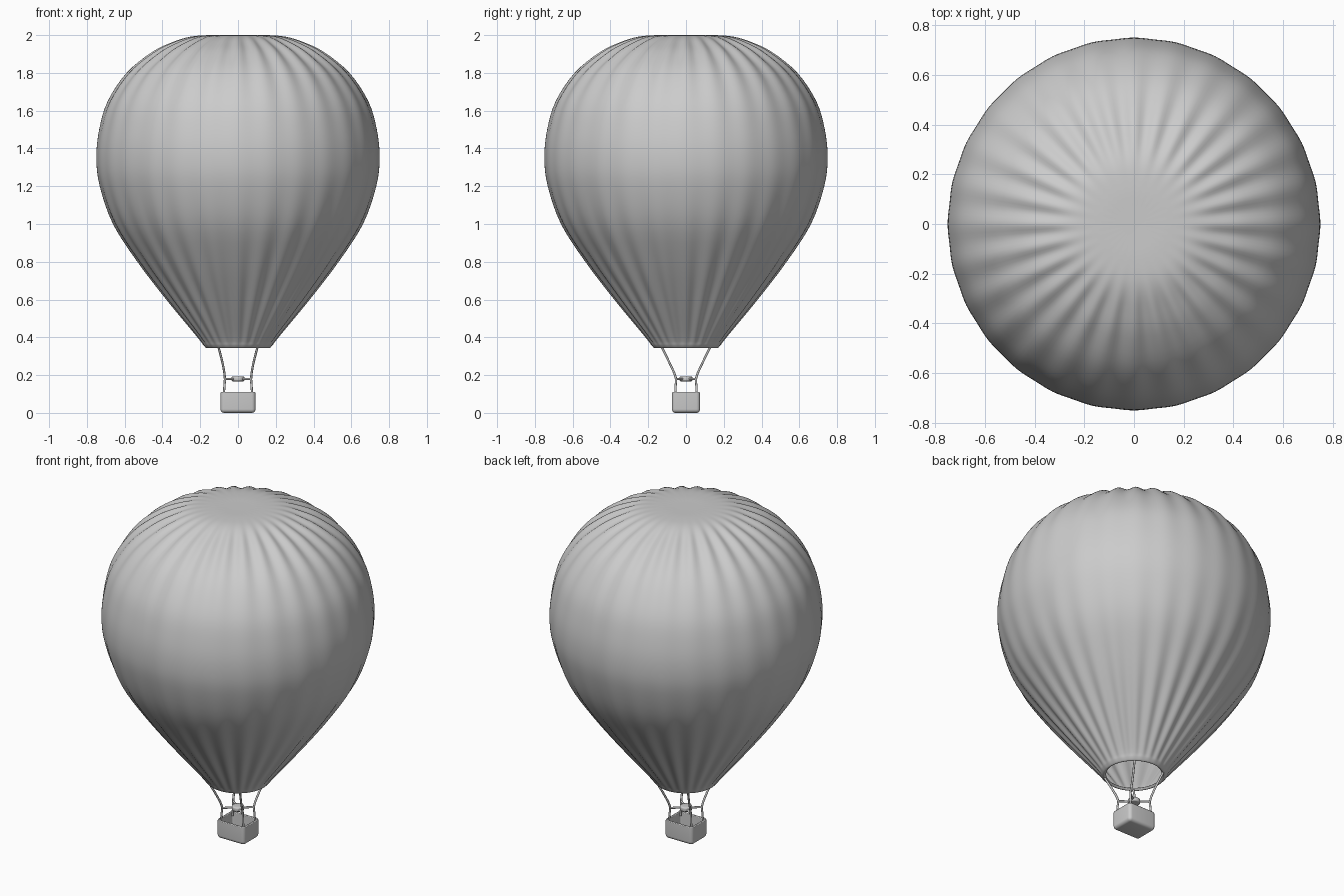
import bpy, bmesh, math
from mathutils import Vector

cube = bpy.data.objects.get("Cube")
if cube:
    bpy.data.objects.remove(cube, do_unlink=True)

grey = bpy.data.materials.new("plain_grey")
grey.use_nodes = True
COLOUR = (0.6, 0.6, 0.6, 1)
grey.diffuse_color = COLOUR
grey.node_tree.nodes["Principled BSDF"].inputs["Base Color"].default_value = COLOUR


def finish(name, bm, angle=40):
    bmesh.ops.recalc_face_normals(bm, faces=bm.faces)
    mesh = bpy.data.meshes.new(name)
    bm.to_mesh(mesh)
    bm.free()
    ob = bpy.data.objects.new(name, mesh)
    bpy.context.collection.objects.link(ob)
    mesh.materials.append(grey)
    bpy.ops.object.select_all(action='DESELECT')
    ob.select_set(True)
    bpy.context.view_layer.objects.active = ob
    bpy.ops.object.shade_smooth_by_angle(angle=math.radians(angle))
    return ob


def spline(points, steps):
    """Smooth curve through the points."""
    pts = [Vector(p) for p in points]
    pts = [pts[0] * 2 - pts[1]] + pts + [pts[-1] * 2 - pts[-2]]
    out = []
    for a, b, c, d in zip(pts, pts[1:], pts[2:], pts[3:]):
        for i in range(steps):
            t = i / steps
            out.append(0.5 * (2 * b + (c - a) * t + (2 * a - 5 * b + 4 * c - d) * t * t
                              + (3 * b - a - 3 * c + d) * t ** 3))
    return out + [pts[-2]]


def rod(name, points, radius):
    curve = bpy.data.curves.new(name, 'CURVE')
    curve.dimensions = '3D'
    curve.bevel_depth = radius
    curve.bevel_resolution = 2
    curve.use_fill_caps = True
    line = curve.splines.new('POLY')
    line.points.add(len(points) - 1)
    for p, co in zip(line.points, points):
        p.co = (*co, 1)
    line.use_smooth = True
    curve.materials.append(grey)
    ob = bpy.data.objects.new(name, curve)
    bpy.context.collection.objects.link(ob)


# Envelope: lathed profile of (radius, height, pleat depth)
profile = spline([
    (0.153, 0.352, 0), (0.166, 0.343, 0), (0.183, 0.358, 0.001), (0.215, 0.4, 0.005),
    (0.38, 0.6, 0.011), (0.533, 0.8, 0.01), (0.662, 1.0, 0.007), (0.732, 1.2, 0.004),
    (0.75, 1.35, 0.003), (0.735, 1.5, 0.004), (0.69, 1.65, 0.006), (0.59, 1.8, 0.01),
    (0.46, 1.907, 0.014), (0.35, 1.962, 0.011), (0.25, 1.992, 0.002), (0.15, 2.0, 0),
    (0.05, 2.0, 0)], 4)
GORES, SEGMENTS = 28, 224
bm = bmesh.new()
rings = []
for i, (r, z, depth) in enumerate(profile):
    tangent = profile[min(i + 1, len(profile) - 1)] - profile[max(i - 1, 0)]
    normal = Vector((tangent.y, -tangent.x)).normalized()
    ring = []
    for s in range(SEGMENTS):
        a = math.tau * s / SEGMENTS
        sink = depth * (0.5 - 0.5 * math.cos(GORES * a))
        rr = r - normal.x * sink
        ring.append(bm.verts.new((rr * math.cos(a), rr * math.sin(a), z - normal.y * sink)))
    rings.append(ring)
for low, high in zip(rings, rings[1:]):
    for s in range(SEGMENTS):
        t = (s + 1) % SEGMENTS
        bm.faces.new((low[s], low[t], high[t], high[s]))
bm.faces.new(rings[-1])
envelope = finish("envelope", bm, 60)
if envelope.data.polygons[-1].normal.z < 0:
    envelope.data.flip_normals()
shell = envelope.modifiers.new("cloth_thickness", 'SOLIDIFY')
shell.thickness = 0.006
shell.offset = -1

# Basket: rounded box, hollowed from the top
bm = bmesh.new()
bmesh.ops.create_cube(bm, size=1)
for v in bm.verts:
    v.co = (v.co.x * 0.186, v.co.y * 0.15, v.co.z * 0.11 + 0.055)
edges = [e for e in bm.edges if min(v.co.z for v in e.verts) < 0.05]
bmesh.ops.bevel(bm, geom=edges, offset=0.02, segments=5, profile=0.5, affect='EDGES')
bm.normal_update()
top = max((f for f in bm.faces if f.normal.z > 0.9), key=lambda f: f.calc_center_median().z)
bmesh.ops.inset_region(bm, faces=[top], thickness=0.012)
floor = bmesh.ops.extrude_discrete_faces(bm, faces=[top])["faces"][0]
bmesh.ops.translate(bm, verts=floor.verts, vec=(0, 0, -0.09))
basket = finish("basket", bm)
rim = basket.modifiers.new("soft_rim", 'BEVEL')
rim.width = 0.004
rim.segments = 2
rim.limit_method = 'ANGLE'
rim.angle_limit = math.radians(50)

# Four suspension ropes and the burner cross bars
for side, sx in (("left", 1), ("right", -1)):
    for end, sy in (("front", -1), ("back", 1)):
        path = spline([(0.076, 0.056, 0.09), (0.072, 0.055, 0.14), (0.07, 0.055, 0.19),
                       (0.081, 0.085, 0.26), (0.104, 0.13, 0.352)], 5)
        rod(f"{end}_{side}_rope", [(p.x * sx, p.y * sy, p.z) for p in path], 0.006)
        rod(f"{end}_{side}_burner_bar",
            [(0.07 * sx, 0.055 * sy, 0.18), (0, 0, 0.18)], 0.006)

# Burner
bm = bmesh.new()
bmesh.ops.create_cone(bm, cap_ends=True, segments=32, radius1=0.034, radius2=0.034, depth=0.026)
bmesh.ops.translate(bm, verts=bm.verts, vec=(0, 0, 0.18))
edges = [e for e in bm.edges if abs(e.verts[0].co.z - e.verts[1].co.z) < 0.001]
bmesh.ops.bevel(bm, geom=edges, offset=0.007, segments=3, profile=0.5, affect='EDGES')
finish("burner", bm)
